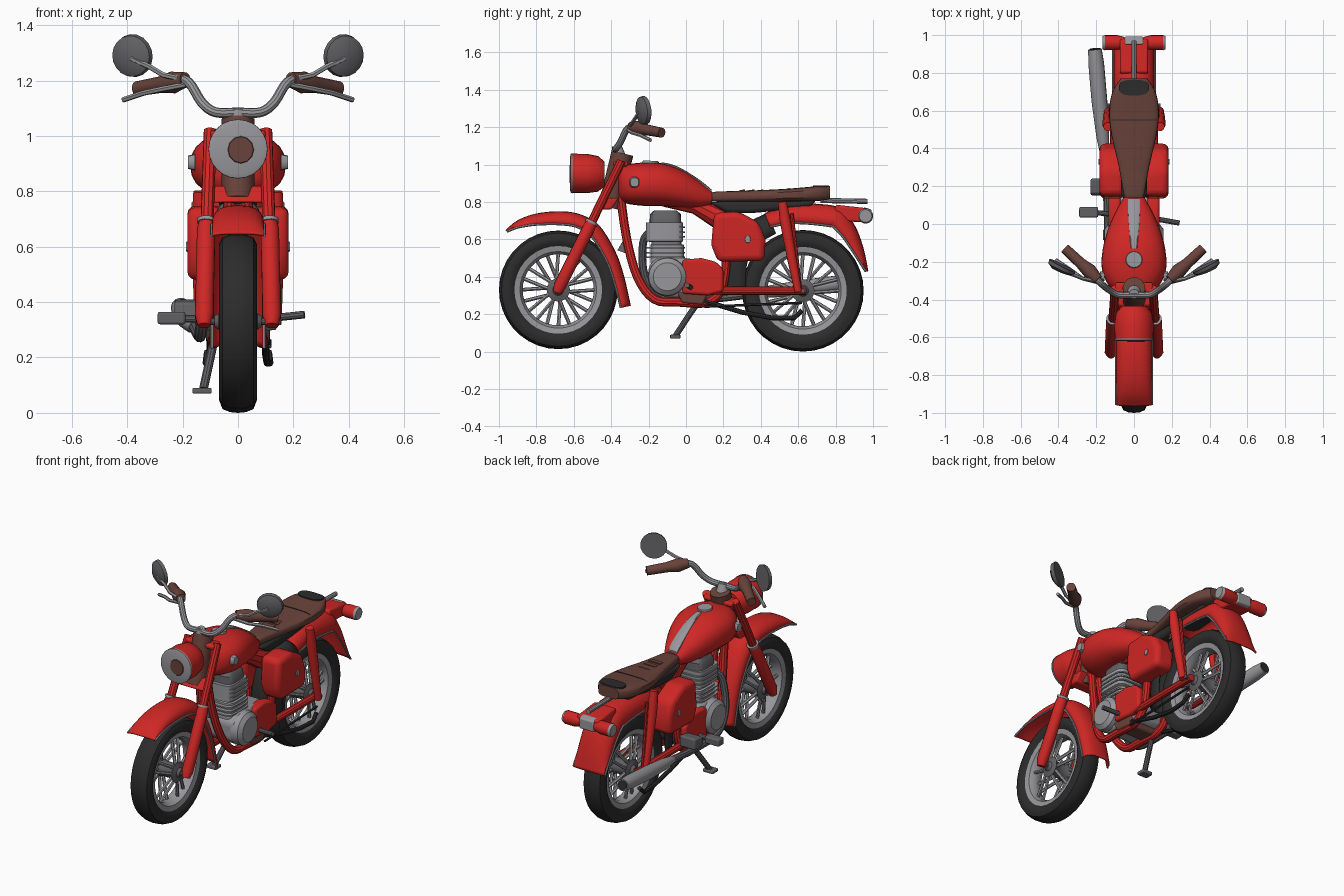
import bpy, bmesh, math
from mathutils import Vector

def mat(name, *c):
    m = bpy.data.materials.new(name)
    m.diffuse_color = (*c, 1)
    return m
RED = mat("red paint", 0.62, 0.02, 0.018)
BROWN = mat("brown leather", 0.14, 0.055, 0.043)
GREY = mat("light metal", 0.31, 0.31, 0.33)
STEEL = mat("dark metal", 0.12, 0.12, 0.13)
BLACK = mat("black rubber", 0.025, 0.025, 0.025)

def make(name, verts, faces, m, mirror=False, bevel=0, solid=0):
    me = bpy.data.meshes.new(name)
    me.from_pydata([tuple(v) for v in verts], [], faces)
    bm = bmesh.new()
    bm.from_mesh(me)
    bmesh.ops.recalc_face_normals(bm, faces=bm.faces)
    bm.to_mesh(me)
    bm.free()
    me.materials.append(m)
    o = bpy.data.objects.new(name, me)
    bpy.context.collection.objects.link(o)
    if solid:
        o.modifiers.new("thickness", 'SOLIDIFY').thickness = solid
    if bevel:
        b = o.modifiers.new("bevel", 'BEVEL')
        b.width, b.segments = bevel, 3
    if mirror:
        o.modifiers.new("mirror", 'MIRROR').use_mirror_merge = False
    return o

def spline(p, n=5):
    """Catmull-Rom through tuples of any length"""
    out = []
    for i in range(len(p) - 1):
        a, b, c, d = p[max(i - 1, 0)], p[i], p[i + 1], p[min(i + 2, len(p) - 1)]
        for k in range(n):
            t = k / n
            out.append(tuple(0.5 * (2*q + (r-o)*t + (2*o-5*q+4*r-s)*t*t + (3*q-o-3*r+s)*t**3)
                             for o, q, r, s in zip(a, b, c, d)))
    return out + [p[-1]]

def grid_faces(rows, n, caps=True, loop=False):
    f = [(i*n+j, i*n+(j+1) % n, ((i+1) % rows)*n+(j+1) % n, ((i+1) % rows)*n+j)
         for i in range(rows if loop else rows-1) for j in range(n)]
    if caps and not loop:
        f += [tuple(range(n)), tuple(range((rows-1)*n, rows*n))]
    return f

def tube(name, pts, r, m, mirror=False, n=10, smooth=0):
    """round bar; r is one radius or one per point"""
    rs = r if isinstance(r, (list, tuple)) else [r] * len(pts)
    p = [(*q, s) for q, s in zip(pts, rs)]
    if smooth:
        p = spline(p, smooth)
    c = [Vector(q[:3]) for q in p]
    u, v = None, []
    for i, q in enumerate(c):
        t = (c[min(i+1, len(c)-1)] - c[max(i-1, 0)]).normalized()
        u = t.orthogonal().normalized() if u is None else (u - t*u.dot(t)).normalized()
        w = t.cross(u)
        v += [q + p[i][3]*(u*math.cos(2*math.pi*k/n) + w*math.sin(2*math.pi*k/n)) for k in range(n)]
    return make(name, v, grid_faces(len(c), n), m, mirror)

def loft(name, secs, m, axis='y', p=0.75, n=24, smooth=0, mirror=False):
    """superellipse sections: (x, y, z, half width, half height)"""
    U, W = {'y': ((1, 0, 0), (0, 0, 1)), 'z': ((1, 0, 0), (0, 1, 0)), 'x': ((0, 1, 0), (0, 0, 1))}[axis]
    U, W = Vector(U), Vector(W)
    secs = spline(secs, smooth) if smooth else secs
    f = lambda s: math.copysign(abs(s)**p, s)
    v = [Vector(s[:3]) + U*s[3]*f(math.cos(2*math.pi*k/n)) + W*s[4]*f(math.sin(2*math.pi*k/n))
         for s in secs for k in range(n)]
    return make(name, v, grid_faces(len(secs), n), m, mirror)

def prism(name, pts, x0, x1, m, bevel=0.02, mirror=False):
    """side outline (y, z) extruded from x0 to x1"""
    n = len(pts)
    return make(name, [(x, *q) for x in (x0, x1) for q in pts], grid_faces(2, n), m, mirror, bevel)

def ring(name, prof, cy, cz, m, n=36):
    """closed profile (x, r) turned round the axle"""
    v = [(x, cy + r*math.cos(2*math.pi*i/n), cz + r*math.sin(2*math.pi*i/n)) for i in range(n) for x, r in prof]
    return make(name, v, grid_faces(n, len(prof), loop=True), m)

def fender(name, ridge, hw, m, trim=True):
    """arched sheet following a ridge line (y, z, skirt depth), curving in to both sides"""
    r = [Vector(q) for q in spline(ridge, 5)]
    k, v = 11, []
    for i, q in enumerate(r):
        t = (r[min(i+1, len(r)-1)] - r[max(i-1, 0)]).xy.normalized()
        inward = Vector((t.y, -t.x))
        for j in range(k):
            a = math.pi * (j/(k-1) - 0.5)
            d = q.xy + inward*q.z*(1 - max(math.cos(a), 0)**0.8)
            v.append((hw*math.copysign(abs(math.sin(a))**0.8, a), d.x, d.y))
    f = [(i*k+j, i*k+j+1, (i+1)*k+j+1, (i+1)*k+j) for i in range(len(r)-1) for j in range(k-1)]
    make(name, v, f, m, solid=0.008)
    if trim:
        tube(name + "_trim", v[k-1::k], 0.006, GREY, True, 6)

# wheels: tyre, rim, hub and spokes
def wheel(name, cy, cz, R):
    half = [(0.048, 0.23), (0.066, 0.255), (0.068, 0.28), (0.056, R-0.014), (0.03, R-0.003)]
    ring(name + "_tyre", half + [(0, R)] + [(-x, r) for x, r in half[::-1]], cy, cz, BLACK)
    ring(name + "_rim", [(0.052, 0.238), (0.045, 0.205), (0.02, 0.19), (-0.02, 0.19),
                         (-0.045, 0.205), (-0.052, 0.238)], cy, cz, GREY)
    xs = (-0.085, -0.07, -0.06, -0.035, 0.035, 0.06, 0.07, 0.085)
    tube(name + "_hub", [(x, cy, cz) for x in xs], [0.02, 0.03, 0.062, 0.045, 0.045, 0.062, 0.03, 0.02], STEEL, n=18)
    tube(name + "_axle", [(-0.14, cy, cz), (0.14, cy, cz)], 0.013, STEEL)
    for i in range(20):
        a = 2*math.pi*i/20
        b = a + (0.22 if i % 2 else -0.22)
        x = 0.05 if i % 4 < 2 else -0.05
        tube(f"{name}_spoke_{i}", [(x, cy+0.05*math.cos(b), cz+0.05*math.sin(b)),
                                   (x*0.3, cy+0.2*math.cos(a), cz+0.2*math.sin(a))], 0.01, GREY, n=6)
wheel("front_wheel", -0.683, 0.33, 0.317)
wheel("rear_wheel", 0.625, 0.325, 0.325)

# mudguards
fender("front_fender", [(-0.965, 0.65, 0.012), (-0.9, 0.702, 0.04), (-0.8, 0.738, 0.06), (-0.67, 0.75, 0.07),
       (-0.56, 0.732, 0.07), (-0.46, 0.67, 0.07), (-0.375, 0.53, 0.065), (-0.33, 0.4, 0.06), (-0.295, 0.245, 0.055)], 0.095, RED)
fender("rear_fender", [(0.42, 0.74, 0.08), (0.55, 0.785, 0.1), (0.7, 0.79, 0.11), (0.83, 0.765, 0.11),
       (0.905, 0.67, 0.09), (0.95, 0.55, 0.06), (0.975, 0.43, 0.015)], 0.11, RED)
fender("inner_fender", [(0.19, 0.33, 0.13), (0.2, 0.5, 0.13), (0.27, 0.65, 0.13), (0.43, 0.74, 0.12)], 0.085, BLACK, False)

# front fork and steering neck
tube("fork_upper", [(0.1, -0.345, 1.02), (0.112, -0.51, 0.68)], 0.024, RED, True)
tube("fork_lower", [(0.112, -0.505, 0.69), (0.115, -0.52, 0.66), (0.122, -0.675, 0.35), (0.122, -0.69, 0.315)],
     [0.03, 0.034, 0.034, 0.024], RED, True, 12)
tube("fork_collar", [(0.111, -0.502, 0.697), (0.112, -0.508, 0.685)], 0.036, GREY, True, 12)
prism("lower_clamp", [(-0.47, 0.76), (-0.4, 0.76), (-0.36, 0.82), (-0.43, 0.82)], -0.1, 0.1, RED, 0.01)
prism("upper_clamp", [(-0.39, 0.99), (-0.31, 0.99), (-0.31, 1.02), (-0.39, 1.02)], -0.1, 0.1, RED, 0.012)
tube("steering_neck", [(0, -0.41, 0.77), (0, -0.34, 1.06)], 0.06, BROWN, n=14)
tube("neck_cap", [(0, -0.36, 1.03), (0, -0.37, 1.1)], [0.045, 0.025], GREY, n=14)

# headlight
loft("headlight_shell", [(0, -0.613, 0.953, 0.103, 0.105), (0, -0.53, 0.952, 0.105, 0.105),
     (0, -0.47, 0.95, 0.095, 0.095), (0, -0.435, 0.95, 0.065, 0.065)], RED, p=1)
loft("headlight_glass", [(0, -0.606, 0.953, 0.107, 0.107), (0, -0.615, 0.953, 0.106, 0.106),
     (0, -0.62, 0.953, 0.09, 0.09)], GREY, p=1)
loft("headlight_bulb", [(0.01, -0.619, 0.95, 0.048, 0.05), (0.01, -0.624, 0.95, 0.045, 0.047)], BROWN, p=1, n=12)

# handlebar, grips, levers and mirrors
tube("handlebar", [(0, -0.375, 1.085), (0.08, -0.375, 1.085), (0.13, -0.35, 1.12), (0.18, -0.31, 1.195),
                   (0.24, -0.25, 1.2), (0.34, -0.15, 1.175)], 0.018, GREY, True, smooth=4)
tube("grip", [(0.19, -0.295, 1.203), (0.235, -0.25, 1.193), (0.28, -0.21, 1.185), (0.365, -0.13, 1.17)],
     [0.028, 0.04, 0.03, 0.027], BROWN, True, 12)
tube("lever", [(0.19, -0.31, 1.185), (0.27, -0.29, 1.17), (0.34, -0.24, 1.155), (0.415, -0.19, 1.13)], 0.01, GREY, True, 6)
tube("mirror_stem", [(0.2, -0.3, 1.205), (0.27, -0.29, 1.22), (0.32, -0.27, 1.25), (0.385, -0.25, 1.28)], 0.01, GREY, True, 6)
tube("mirror", [(0.393, -0.252, 1.287), (0.387, -0.238, 1.288), (0.378, -0.22, 1.29)], [0.045, 0.074, 0.078], STEEL, True, 18)

# fuel tank with cap, top strip and side badges
loft("tank", [(0, -0.36, 0.9, 0.07, 0.07), (0, -0.33, 0.895, 0.13, 0.1), (0, -0.24, 0.895, 0.17, 0.115),
     (0, -0.13, 0.892, 0.165, 0.115), (0, -0.02, 0.87, 0.135, 0.1), (0, 0.07, 0.84, 0.095, 0.072),
     (0, 0.14, 0.82, 0.055, 0.035)], RED, p=0.85, smooth=3)
tube("tank_cap", [(0, -0.19, 0.99), (0, -0.188, 1.02)], [0.048, 0.042], GREY, n=16)
loft("tank_strip", [(0, -0.13, 0.99, 0.018, 0.022), (0, -0.08, 0.982, 0.022, 0.02), (0, -0.02, 0.955, 0.028, 0.022),
     (0, 0.07, 0.9, 0.033, 0.02), (0, 0.135, 0.85, 0.033, 0.018)], GREY, p=0.4, n=12, smooth=3)
loft("tank_badge", [(0.155, -0.275, 0.905, 0.028, 0.03), (0.18, -0.275, 0.905, 0.022, 0.024)], GREY, 'x', mirror=True, n=12)

# saddle with rear recess and strap
loft("seat", [(0, 0.12, 0.825, 0.04, 0.018), (0, 0.16, 0.828, 0.055, 0.027), (0, 0.3, 0.83, 0.08, 0.029),
     (0, 0.5, 0.835, 0.125, 0.033), (0, 0.62, 0.84, 0.13, 0.037), (0, 0.71, 0.845, 0.11, 0.04),
     (0, 0.77, 0.85, 0.07, 0.035)], BROWN, p=0.55, smooth=3)
loft("seat_recess", [(0, 0.722, 0.878, 0.08, 0.042), (0, 0.722, 0.889, 0.08, 0.042)], BLACK, 'z')
loft("seat_seam", [(0, 0.548, 0.838, 0.128, 0.036), (0, 0.553, 0.838, 0.128, 0.036)], BLACK, p=0.55)
for y in (0.3, 0.35, 0.4):
    loft("seat_strap", [(0, y-0.015, 0.858, 0.04, 0.006), (0, y+0.015, 0.86, 0.04, 0.006)], BROWN, p=0.4)
prism("seat_base", [(0.12, 0.8), (0.7, 0.81), (0.66, 0.77), (0.35, 0.74), (0.22, 0.74)], -0.07, 0.07, BLACK)

# rack bar and tail lights
tube("rack", [(0, 0.72, 0.808), (0, 0.97, 0.803)], 0.014, GREY)
prism("tail_box", [(0.78, 0.7), (0.975, 0.69), (0.98, 0.765), (0.8, 0.785)], -0.075, 0.075, RED, 0.012)
prism("tail_lens", [(0.95, 0.69), (0.992, 0.695), (0.992, 0.76), (0.95, 0.772)], -0.05, 0.05, GREY, 0.008)
tube("tail_lamp", [(0.05, 0.96, 0.725), (0.09, 0.96, 0.725), (0.155, 0.96, 0.725)], [0.03, 0.04, 0.04], RED, True, 14)
tube("tail_lamp_end", [(0.154, 0.96, 0.725), (0.168, 0.96, 0.725)], [0.041, 0.034], GREY, True, 14)

# side boxes
prism("side_box", [(0.135, 0.57), (0.15, 0.74), (0.28, 0.75), (0.39, 0.69), (0.425, 0.6), (0.42, 0.485), (0.17, 0.48)],
      0.05, 0.183, RED, 0.03, True)
loft("side_box_badge", [(0.18, 0.33, 0.6, 0.016, 0.02), (0.188, 0.33, 0.6, 0.014, 0.018)], GREY, 'x', n=10, mirror=True)

# frame tubes, swing arm and shocks
tube("frame_top", [(0, -0.36, 0.88), (0, -0.1, 0.8), (0, 0.05, 0.78), (0, 0.22, 0.69)], [0.04, 0.03, 0.045, 0.065], RED)
tube("frame_cradle", [(0.025, -0.36, 0.92), (0.035, -0.32, 0.62), (0.06, -0.26, 0.4), (0.08, -0.17, 0.28),
                      (0.085, -0.05, 0.265), (0.085, 0.12, 0.265), (0.085, 0.2, 0.36), (0.08, 0.22, 0.6)],
     0.024, RED, True, smooth=4)
tube("swing_arm", [(0.1, 0.08, 0.325), (0.105, 0.4, 0.325), (0.105, 0.64, 0.325)], 0.022, RED, True)
tube("shock", [(0.138, 0.515, 0.8), (0.138, 0.53, 0.7), (0.138, 0.565, 0.5), (0.138, 0.6, 0.32)],
     [0.024, 0.03, 0.026, 0.02], RED, True, 12)
tube("shock_rod", [(0.125, 0.565, 0.74), (0.125, 0.61, 0.34)], 0.01, RED, True, 8)

# engine: finned cylinder, head, crankcase, covers
loft("cylinder", [(0, -0.1, 0.47, 0.085, 0.09), (0, -0.1, 0.57, 0.085, 0.09), (0, -0.105, 0.575, 0.075, 0.08),
     (0, -0.105, 0.585, 0.075, 0.08), (0, -0.115, 0.59, 0.09, 0.1), (0, -0.115, 0.69, 0.09, 0.1)], GREY, 'z', 0.4)
for z in (0.5, 0.525, 0.55, 0.61, 0.635, 0.66):
    loft("cylinder_fin", [(0, -0.11, z, 0.096, 0.104), (0, -0.11, z+0.008, 0.096, 0.104)], GREY, 'z', 0.4)
loft("cylinder_head", [(0, -0.11, 0.69, 0.08, 0.085), (0, -0.11, 0.735, 0.075, 0.082), (0, -0.11, 0.755, 0.06, 0.06)],
     STEEL, 'z', 0.5)
prism("crankcase", [(-0.2, 0.35), (-0.2, 0.46), (-0.14, 0.51), (0.0, 0.5), (0.16, 0.47), (0.18, 0.36), (0.12, 0.28),
      (-0.12, 0.29)], -0.11, 0.11, GREY, 0.025)
for s in (1, -1):
    tube("crank_cover", [(s*0.09, -0.1, 0.4), (s*0.135, -0.1, 0.4), (s*0.155, -0.1, 0.4)], [0.105, 0.1, 0.075], GREY, n=24)
prism("gear_cover", [(-0.02, 0.31), (-0.02, 0.49), (0.08, 0.5), (0.16, 0.48), (0.2, 0.44), (0.2, 0.32), (0.12, 0.3)],
      0.07, 0.135, RED, 0.015, True)
prism("lower_cover", [(-0.02, 0.26), (-0.05, 0.32), (0.12, 0.32), (0.09, 0.25)], -0.115, 0.115, BROWN, 0.01)
tube("horn", [(0, -0.31, 0.6), (0, -0.335, 0.53)], [0.02, 0.035], STEEL, n=12)

# exhaust pipe and silencer on the left
tube("exhaust_pipe", [(-0.05, -0.19, 0.64), (-0.09, -0.23, 0.58), (-0.12, -0.22, 0.4), (-0.135, -0.12, 0.29),
                      (-0.14, 0.1, 0.28), (-0.155, 0.38, 0.31)], 0.022, STEEL, smooth=4)
tube("silencer", [(-0.155, 0.36, 0.31), (-0.165, 0.46, 0.322), (-0.183, 0.65, 0.345), (-0.2, 0.85, 0.37), (-0.207, 0.925, 0.38)],
     [0.022, 0.034, 0.042, 0.042, 0.036], GREY, n=14)
tube("silencer_end", [(-0.206, 0.92, 0.379), (-0.2066, 0.928, 0.38)], 0.03, BLACK, n=14)

# pedals, stands and rods
prism("left_peg", [(0.035, 0.32), (0.09, 0.32), (0.09, 0.365), (0.035, 0.365)], -0.29, -0.19, STEEL, 0.008)
prism("left_pedal", [(0.15, 0.34), (0.24, 0.34), (0.24, 0.41), (0.16, 0.4)], -0.23, -0.12, STEEL, 0.01)
tube("peg_bar", [(-0.2, 0.06, 0.34), (0.1, 0.03, 0.34), (0.24, 0.005, 0.355)], 0.014, STEEL)
tube("side_stand", [(-0.085, 0.07, 0.27), (-0.1, 0.02, 0.2), (-0.125, -0.055, 0.085)], 0.016, STEEL)
prism("stand_foot", [(-0.085, 0.07), (-0.03, 0.07), (-0.03, 0.09), (-0.085, 0.09)], -0.165, -0.095, STEEL, 0.005)
tube("centre_stand", [(0.1, 0.1, 0.27), (0.1, 0.3, 0.21), (0.105, 0.46, 0.18), (0.115, 0.58, 0.18), (0.11, 0.62, 0.22)],
     0.013, BLACK, True, 8)
tube("brake_rod", [(0.115, 0.1, 0.24), (0.115, 0.62, 0.26)], 0.007, BLACK, n=6)

# smooth shading with sharp edges kept
for o in bpy.data.objects:
    o.select_set(True)
    bpy.context.view_layer.objects.active = o
bpy.ops.object.shade_smooth_by_angle(angle=math.radians(35))
